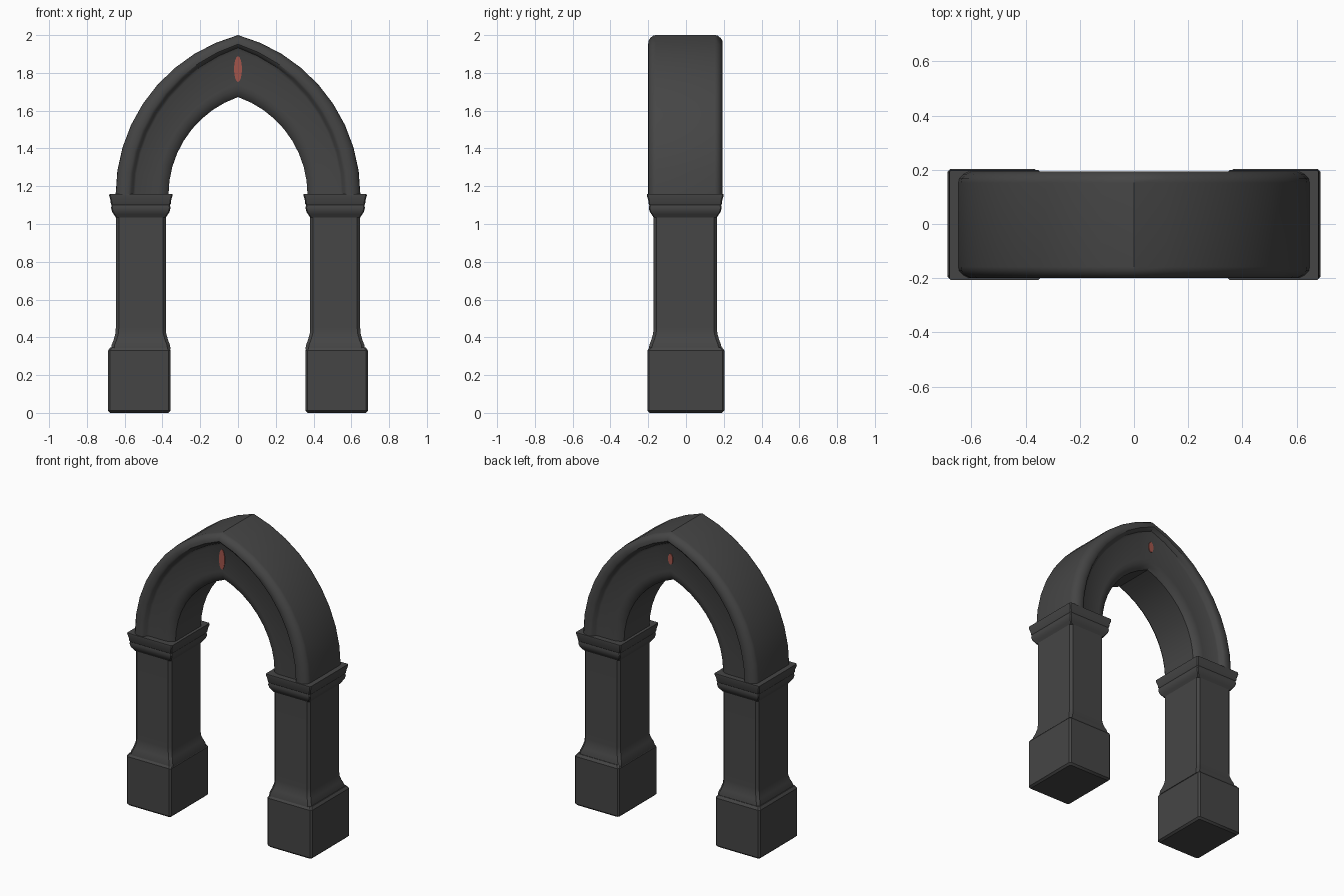
import bpy, bmesh, math

if "Cube" in bpy.data.objects:
    bpy.data.objects.remove(bpy.data.objects["Cube"])


def material(name, rgb):
    m = bpy.data.materials.new(name)
    m.diffuse_color = (*rgb, 1)
    m.use_nodes = True
    m.node_tree.nodes["Principled BSDF"].inputs["Base Color"].default_value = m.diffuse_color
    return m


STONE = material("dark_stone", (0.06, 0.06, 0.06))
RED = material("faded_red", (0.36, 0.09, 0.07))


def skin(name, rings, mat, angle=35):
    """Bridge closed rings of equal length and cap both ends."""
    bm = bmesh.new()
    vs = [[bm.verts.new(p) for p in r] for r in rings]
    n = len(rings[0])
    for a, b in zip(vs, vs[1:]):
        for i in range(n):
            j = (i + 1) % n
            bm.faces.new((a[i], a[j], b[j], b[i]))
    bm.faces.new(vs[0])
    bm.faces.new(vs[-1])
    bmesh.ops.recalc_face_normals(bm, faces=bm.faces)
    me = bpy.data.meshes.new(name)
    bm.to_mesh(me)
    bm.free()
    me.materials.append(mat)
    me.polygons.foreach_set("use_smooth", [True] * len(me.polygons))
    me.set_sharp_from_angle(angle=math.radians(angle))
    ob = bpy.data.objects.new(name, me)
    bpy.context.collection.objects.link(ob)
    return ob


def block_ring(side, z, x0, x1, y0, y1, out, c):
    """Rectangle with cut corners, grown outwards by out."""
    x0, x1, y0, y1 = x0 - out, x1 + out, y0 - out, y1 + out
    pts = [(x0 + c, y0), (x1 - c, y0), (x1, y0 + c), (x1, y1 - c),
           (x1 - c, y1), (x0 + c, y1), (x0, y1 - c), (x0, y0 + c)]
    return [(side * x, y, z) for x, y in pts]


BASE = (0.357, 0.688, -0.205, 0.203)
SHAFT = (0.382, 0.647, -0.172, 0.164)

# height and outset of each ring
base_rings = [(0, -0.012), (0.012, 0), (0.33, 0), (0.347, -0.012)]
shaft_rings = [(0.335, 0.025), (0.36, 0.022), (0.385, 0.012), (0.42, 0.002),
               (0.45, 0), (1.06, 0)]
capital_rings = [(1.035, 0), (1.05, 0.010), (1.065, 0.020), (1.085, 0.025),
                 (1.10, 0.022), (1.106, 0.026), (1.125, 0.028), (1.15, 0.035),
                 (1.16, 0.034)]

# Piers: plinth, shaft with flared foot, moulded capital
for side, label in ((-1, "left"), (1, "right")):
    for part, box, rings, c in (("base", BASE, base_rings, 0.01),
                                ("shaft", SHAFT, shaft_rings, 0.016),
                                ("capital", SHAFT, capital_rings, 0.006)):
        skin(f"{label}_{part}",
             [block_ring(side, z, *box, o, c) for z, o in rings], STONE)

# Pointed arch: each profile point follows its own two-centred arc
SPRING, STEPS = 1.155, 9


def arc_point(half, apex, k):
    """Point k in -STEPS..STEPS on a pointed arc; k = 0 is the apex."""
    rise = apex - SPRING
    r = (half * half + rise * rise) / (2 * half)
    a = math.atan2(rise, r - half) * (1 - abs(k) / STEPS)
    x = r * math.cos(a) - (r - half)
    return math.copysign(x, k) if k else 0.0, SPRING + r * math.sin(a)


# half width at springing, apex height, depth from the middle plane
profile = [(0.368, 1.672, 0.135), (0.380, 1.685, 0.150), (0.405, 1.715, 0.162),
           (0.425, 1.740, 0.165), (0.545, 1.915, 0.165), (0.556, 1.933, 0.172),
           (0.566, 1.943, 0.190), (0.580, 1.952, 0.197), (0.610, 1.970, 0.196),
           (0.630, 1.985, 0.186), (0.645, 1.998, 0.170), (0.648, 2.000, 0.155)]
section = [(h, t, -d) for h, t, d in profile]
section += [(h, t, d) for h, t, d in reversed(profile)]
rings = []
for k in range(-STEPS, STEPS + 1):
    ring = []
    for h, t, y in section:
        x, z = arc_point(h, t, k)
        ring.append((x, y - 0.003, z))
    rings.append(ring)
skin("pointed_arch", rings, STONE)


# Painted red marks below the apex, long on the front and short on the back
def mark(name, y0, y1, z, rx, rz):
    turn = [2 * math.pi * i / 16 for i in range(16)]
    skin(name, [[(rx * math.cos(a), y, z + rz * math.sin(a)) for a in turn]
                for y in (y0, y1)], RED)


mark("front_red_mark", -0.172, -0.166, 1.82, 0.021, 0.068)
mark("back_red_mark", 0.160, 0.166, 1.82, 0.018, 0.036)
